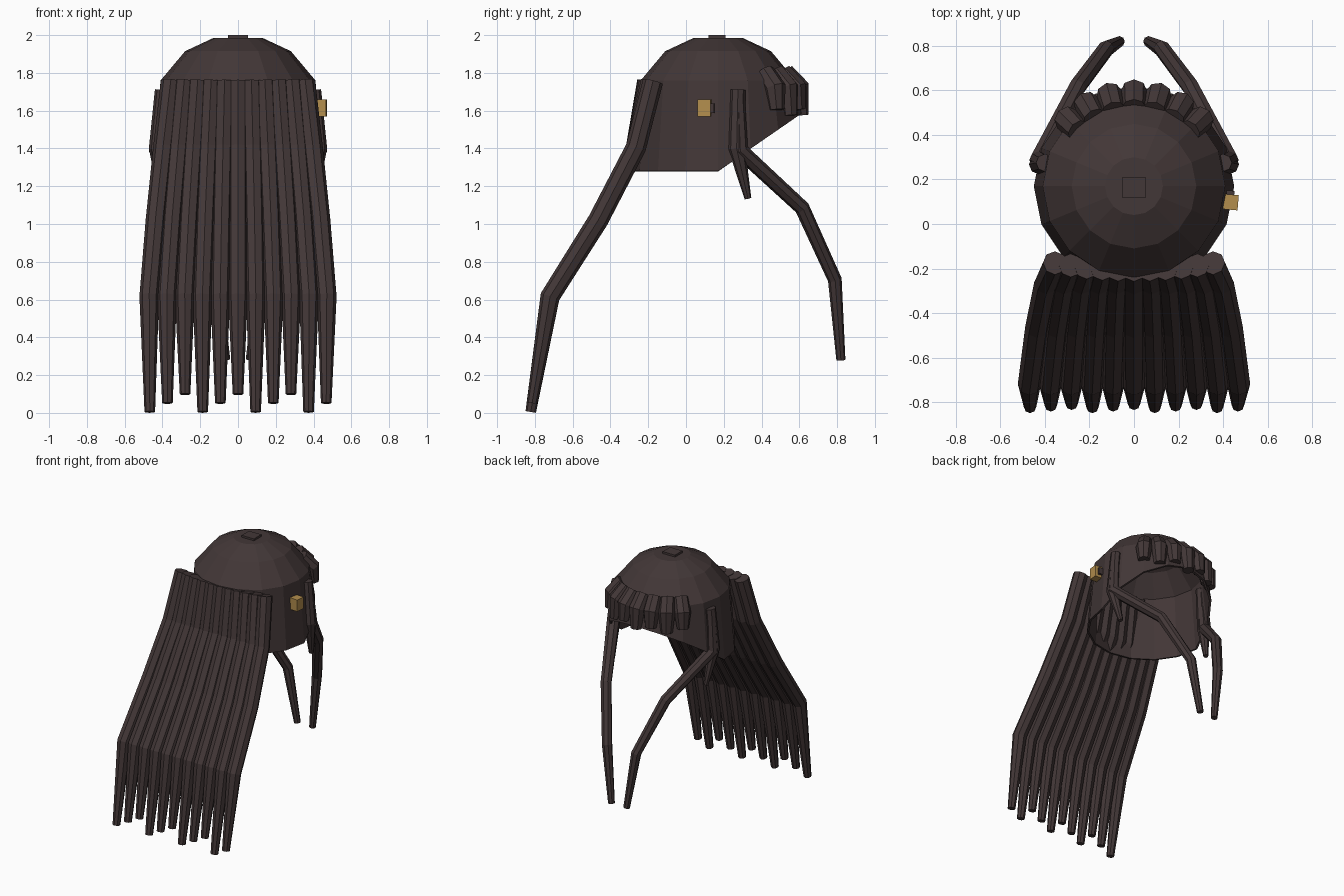
import bpy, bmesh, math
from mathutils import Vector, Matrix

if "Cube" in bpy.data.objects:
    bpy.data.objects.remove(bpy.data.objects["Cube"])


def material(name, rgb):
    m = bpy.data.materials.new(name)
    m.diffuse_color = (*rgb, 1)
    m.use_nodes = True
    m.node_tree.nodes["Principled BSDF"].inputs["Base Color"].default_value = m.diffuse_color
    return m


HAIR = material("dark brown hair", (0.055, 0.038, 0.038))
GOLD = material("gold clip", (0.45, 0.27, 0.075))
CY = 0.17  # centre of the head in y


def finish(bm, name, mat):
    bmesh.ops.recalc_face_normals(bm, faces=bm.faces)
    me = bpy.data.meshes.new(name)
    bm.to_mesh(me)
    bm.free()
    me.materials.append(mat)
    ob = bpy.data.objects.new(name, me)
    bpy.context.collection.objects.link(ob)
    return ob


def lock(name, pts, radii, side=Vector((1, 0, 0)), n=8):
    """Tapered faceted tube along a path, with flat ends."""
    bm = bmesh.new()
    pts = [Vector(p) for p in pts]
    rings = []
    for i, (p, r) in enumerate(zip(pts, radii)):
        t = Vector()
        if i > 0:
            t += (p - pts[i - 1]).normalized()
        if i < len(pts) - 1:
            t += (pts[i + 1] - p).normalized()
        t.normalize()
        u = (side - t * side.dot(t)).normalized()
        v = t.cross(u)
        rings.append([bm.verts.new(p + r * (u * math.cos(a) + v * math.sin(a)))
                      for a in (2 * math.pi * k / n for k in range(n))])
    for a, b in zip(rings, rings[1:]):
        for k in range(n):
            bm.faces.new((a[k], a[(k + 1) % n], b[(k + 1) % n], b[k]))
    bm.faces.new(rings[0])
    bm.faces.new(rings[-1])
    return finish(bm, name, HAIR)


def box(name, centre, size, mat, turn=0.0):
    bm = bmesh.new()
    bmesh.ops.create_cube(bm, size=1, matrix=Matrix.Translation(centre)
                          @ Matrix.Rotation(turn, 4, 'Z') @ Matrix.Diagonal((*size, 1)))
    return finish(bm, name, mat)


# Scalp cap: faceted dome, open below, with the hem rising towards the forehead
bm = bmesh.new()
N = 16
rings = []
for r, z in ((0.13, 1.985), (0.28, 1.915), (0.41, 1.76), (0.45, 1.28)):
    ring = []
    for k in range(N):
        a = 2 * math.pi * k / N
        y = r * math.sin(a)
        lift = 0.69 * max(0, y) if z < 1.5 else 0
        ring.append(bm.verts.new((r * math.cos(a), CY + y, z + lift)))
    rings.append(ring)
bm.faces.new(rings[0])
for a, b in zip(rings, rings[1:]):
    for k in range(N):
        bm.faces.new((a[k], b[k], b[(k + 1) % N], a[(k + 1) % N]))
cap = finish(bm, "scalp_cap", HAIR)
shell = cap.modifiers.new("thickness", 'SOLIDIFY')
shell.thickness = 0.015
shell.offset = -1

# Small crown plate
box("crown_plate", (0, 0.165, 1.985), (0.106, 0.09, 0.03), HAIR)

# Long curtain of locks on the -y side
for i in range(11):
    s = (i - 5) / 5
    tip = 0.005 + 0.047 * (i % 3)
    top_y = -0.205 + 0.03 * s * s
    lock(f"long_lock_{i + 1}",
         [(0.355 * s, top_y, 1.755), (0.395 * s, -0.265, 1.405), (0.435 * s, -0.465, 1.02),
          (0.47 * s, -0.72, 0.615), (0.467 * s, -0.822 + 0.15 * (tip - 0.005), tip)],
         [0.054, 0.054, 0.054, 0.052, 0.028])

# Fringe of short locks around the forehead
for i in range(7):
    a = math.radians(90 + 15 * (i - 3))
    d = Vector((math.cos(a), math.sin(a), 0))
    base = Vector((0, CY, 0))
    end = 1.575 + 0.03 * (i % 2 == 0)
    lock(f"fringe_lock_{i + 1}",
         [base + d * r + Vector((0, 0, z)) for r, z in ((0.35, 1.80), (0.425, 1.72), (0.438, end))],
         [0.055, 0.06, 0.042], side=Vector((-d.y, d.x, 0)))

# Face-framing locks, one short and one long on each side
for s, label in ((-1, "left"), (1, "right")):
    lock(f"short_side_lock_{label}",
         [(s * 0.40, 0.275, 1.71), (s * 0.427, 0.268, 1.40), (s * 0.40, 0.328, 1.135)],
         [0.04, 0.045, 0.018])
    lock(f"long_side_lock_{label}",
         [(s * 0.405, 0.275, 1.69), (s * 0.425, 0.285, 1.39), (s * 0.255, 0.615, 1.085),
          (s * 0.125, 0.788, 0.705), (s * 0.065, 0.82, 0.28)],
         [0.035, 0.046, 0.04, 0.037, 0.024])

# Gold hair clip with its dark catch
box("hair_clip", (0.435, 0.098, 1.613), (0.066, 0.068, 0.09), GOLD, math.radians(-5))
box("clip_catch", (0.432, 0.13, 1.613), (0.036, 0.04, 0.05), HAIR, math.radians(-5))
